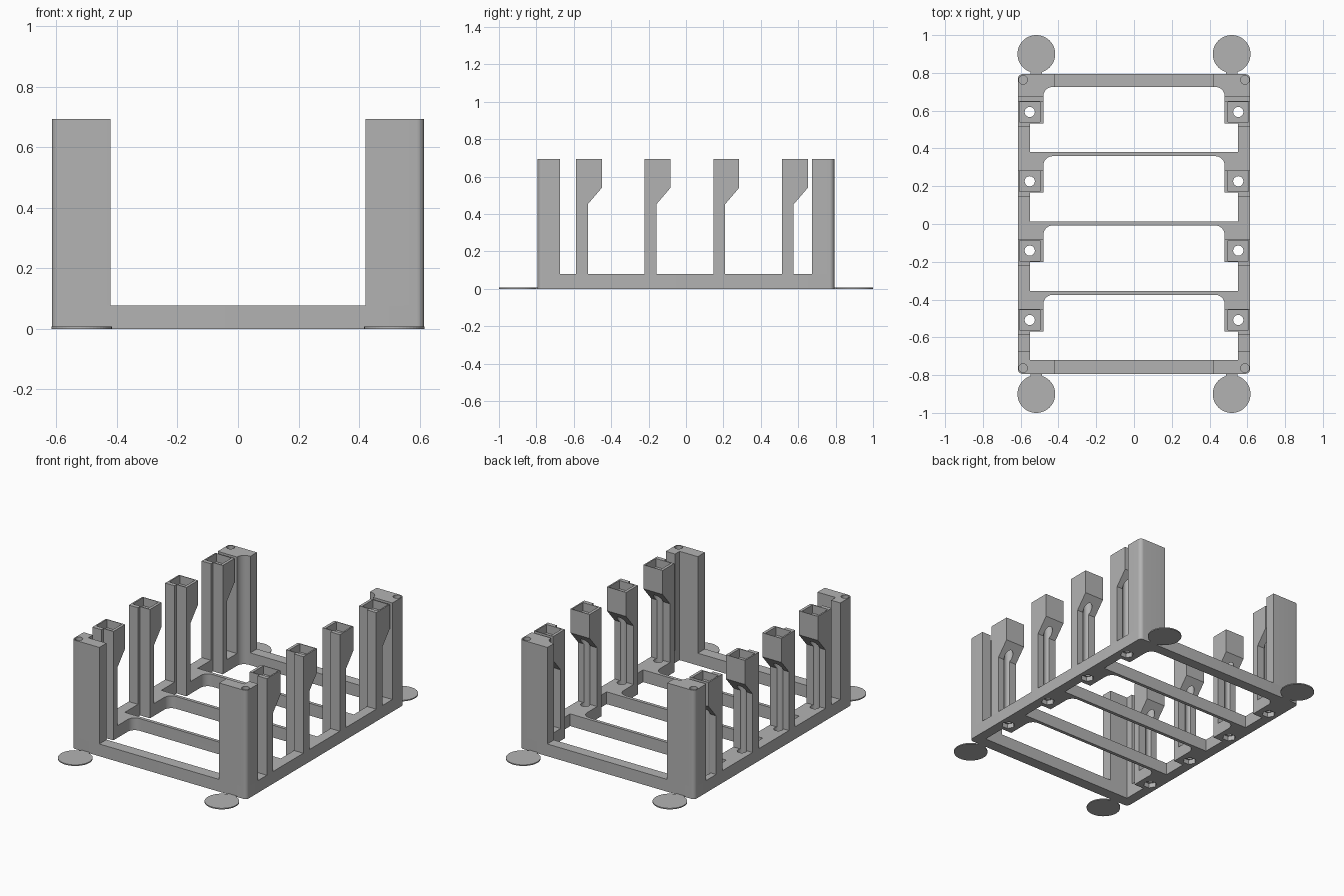
import bpy, bmesh, math
from mathutils import Vector

if "Cube" in bpy.data.objects:
    bpy.data.objects.remove(bpy.data.objects["Cube"], do_unlink=True)

HX, HY = 0.615, 0.793        # half size of the frame
BASE_H, TOP = 0.078, 0.693   # rail height and full height
RAIL, PAD = 0.55, 0.48       # inner x of the rails and of the pillar pads
PITCH = 0.367
BAYS = [-0.588 + PITCH * i for i in range(4)]   # front y of each pillar

grey = bpy.data.materials.new("plain grey")
grey.use_nodes = True
grey.diffuse_color = (0.45, 0.45, 0.45, 1)
grey.node_tree.nodes["Principled BSDF"].inputs["Base Color"].default_value = grey.diffuse_color


def outline(corners, steps=8):
    """Polygon from (x, y, radius) corners; square corners may be rounded."""
    pts = []
    for i, (x, y, r) in enumerate(corners):
        p = Vector((x, y))
        a = (Vector(corners[i - 1][:2]) - p).normalized() * r
        b = (Vector(corners[(i + 1) % len(corners)][:2]) - p).normalized() * r
        for k in range(steps + 1 if r else 1):
            t = math.pi / 2 * k / steps
            pts.append(p + a * (1 - math.sin(t)) + b * (1 - math.cos(t)))
    return pts


def rect(x0, x1, y0, y1):
    return [Vector(p) for p in ((x0, y0), (x1, y0), (x1, y1), (x0, y1))]


def circle(x, y, r, n):
    return [Vector((x + r * math.cos(math.tau * k / n), y + r * math.sin(math.tau * k / n)))
            for k in range(n)]


def mirrored(pts, sx=1, sy=1):
    return [Vector((p.x * sx, p.y * sy)) for p in pts]


def prisms(name, parts, side=False):
    """Extrude each (points, low, high) along z, or along x for side profiles."""
    bm = bmesh.new()
    for pts, lo, hi in parts:
        place = (lambda p, h: (h, p.x, p.y)) if side else (lambda p, h: (p.x, p.y, h))
        face = bm.faces.new([bm.verts.new(place(p, lo)) for p in pts])
        new = bmesh.ops.extrude_face_region(bm, geom=[face])["geom"]
        shift = Vector((hi - lo, 0, 0)) if side else Vector((0, 0, hi - lo))
        bmesh.ops.translate(bm, vec=shift, verts=[v for v in new if isinstance(v, bmesh.types.BMVert)])
    bmesh.ops.recalc_face_normals(bm, faces=bm.faces)
    mesh = bpy.data.meshes.new(name)
    bm.to_mesh(mesh)
    bm.free()
    mesh.materials.append(grey)
    obj = bpy.data.objects.new(name, mesh)
    bpy.context.collection.objects.link(obj)
    return obj


def carve(obj, *cutters):
    """Subtract the cutters, then shade curved walls smooth."""
    for c in cutters:
        m = obj.modifiers.new("cut", "BOOLEAN")
        m.operation, m.solver, m.object = "DIFFERENCE", "EXACT", c
    deps = bpy.context.evaluated_depsgraph_get()
    mesh = bpy.data.meshes.new_from_object(obj.evaluated_get(deps))
    obj.modifiers.clear()
    obj.data = mesh
    bpy.ops.object.select_all(action="DESELECT")
    bpy.context.view_layer.objects.active = obj
    obj.select_set(True)
    bpy.ops.object.shade_smooth_by_angle(angle=math.radians(30))


# Cutters: bay openings, screw bores, nut recesses, sockets and corner holes
openings, bores, nuts, sockets = [], [], [], []
for y in BAYS:
    lo, mid, hi = y - 0.133, y + 0.02, y + 0.213
    openings.append((outline([(-RAIL, lo, 0), (RAIL, lo, 0), (RAIL, mid, 0), (PAD, mid, 0),
                              (PAD, hi, 0.05), (-PAD, hi, 0.05), (-PAD, mid, 0), (-RAIL, mid, 0)]), -0.1, 1))
    for s in (-1, 1):
        cx, cy = s * 0.552, y + 0.08
        bores.append((circle(cx, cy, 0.027, 24), -0.1, 1))
        nuts.append((circle(cx, cy, 0.04, 6), -0.1, 0.03))
        sockets.append((rect(cx - 0.054, cx + 0.054, cy - 0.054, cy + 0.054), 0.64, 1))
pins = [(circle(sx * 0.587, sy * 0.763, 0.023, 24), TOP - 0.04, 1) for sx in (-1, 1) for sy in (-1, 1)]
opening_cut = prisms("opening_cutter", openings)
bore_cut = prisms("bore_cutter", bores)
nut_cut = prisms("nut_cutter", nuts)
socket_cut = prisms("socket_cutter", sockets)
pin_cut = prisms("pin_cutter", pins)

# Base frame with rails and cross bars
frame = outline([(-HX, -HY, 0.025), (HX, -HY, 0.025), (HX, HY, 0.025), (-HX, HY, 0.025)])
carve(prisms("base_frame", [(frame, 0, BASE_H)]), opening_cut, bore_cut, nut_cut)

# Corner posts
post = outline([(0.422, 0.675, 0), (HX, 0.675, 0), (HX, HY, 0.025), (0.422, HY, 0)])
for sx, side in ((-1, "right"), (1, "left")):
    for sy, end in ((-1, "front"), (1, "back")):
        carve(prisms(f"{end}_{side}_post", [(mirrored(post, sx, sy), BASE_H, TOP)]), opening_cut, pin_cut)

# Socket pillars: slim stem with an overhanging head
for i, y in enumerate(BAYS):
    profile = [Vector((y + a, z)) for a, z in
               ((0, BASE_H), (0.063, BASE_H), (0.063, 0.452), (0.138, 0.54), (0.138, TOP), (0, TOP))]
    for s, side in ((-1, "right"), (1, "left")):
        x0, x1 = sorted((s * PAD, s * HX))
        carve(prisms(f"{side}_pillar_{i + 1}", [(profile, x0, x1)], side=True),
              opening_cut, bore_cut, socket_cut)

# Thin corner discs with connecting tabs
for sx, side in ((-1, "right"), (1, "left")):
    for sy, end in ((-1, "front"), (1, "back")):
        disc = circle(sx * 0.517, sy * 0.9, 0.1, 48)
        tab = mirrored(rect(0.487, 0.547, HY - 0.003, 0.82), sx, sy)
        prisms(f"{end}_{side}_disc", [(disc, 0, 0.007)])
        prisms(f"{end}_{side}_tab", [(tab, 0, 0.006)])

for c in (opening_cut, bore_cut, nut_cut, socket_cut, pin_cut):
    bpy.data.objects.remove(c, do_unlink=True)
